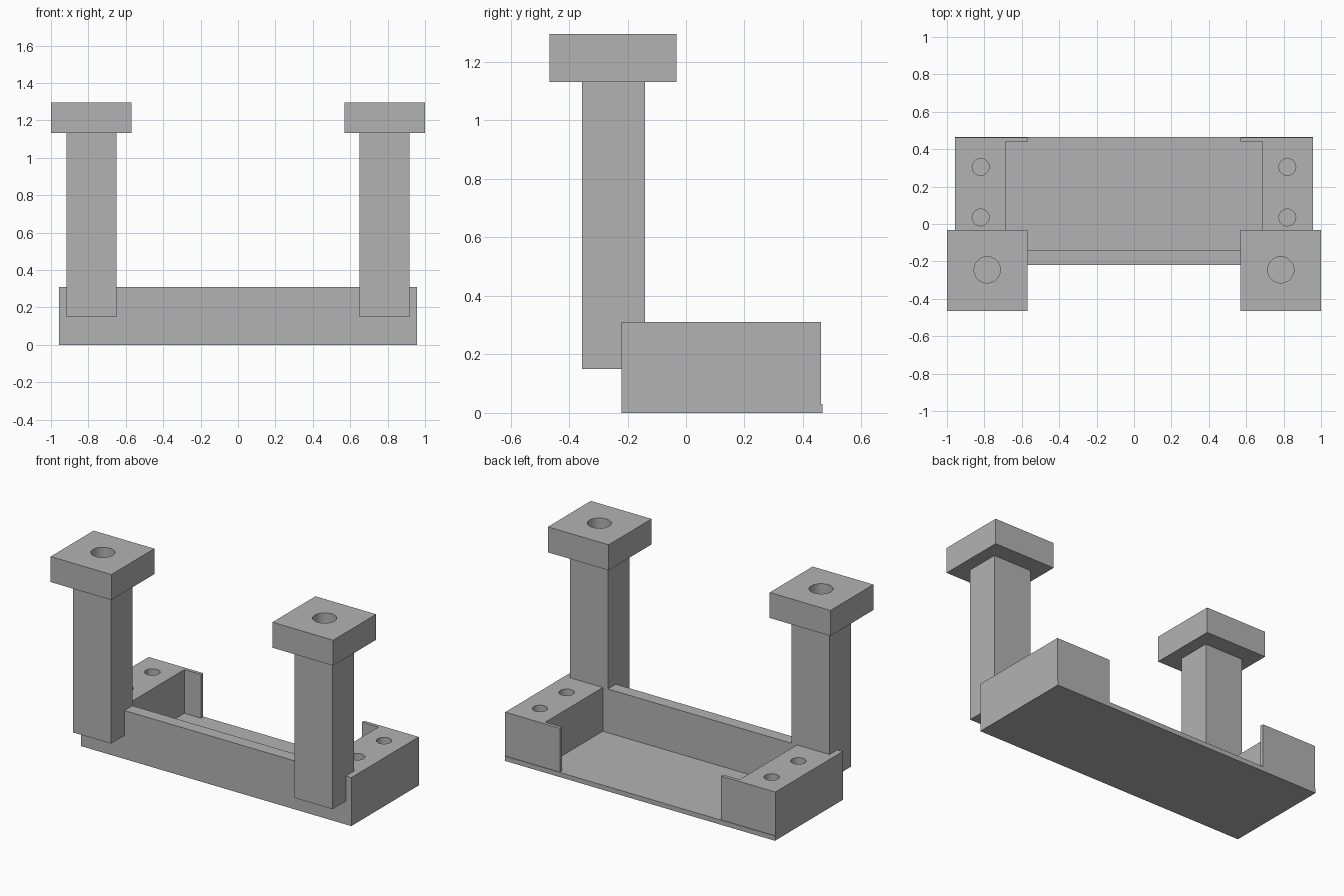
import bpy
import math

cube = bpy.data.objects.get("Cube")
if cube:
    bpy.data.objects.remove(cube, do_unlink=True)

# Single plain material
GREY = (0.45, 0.45, 0.45, 1.0)
grey = bpy.data.materials.new("plain grey")
grey.use_nodes = True
grey.diffuse_color = GREY
grey.node_tree.nodes["Principled BSDF"].inputs["Base Color"].default_value = GREY


def box(name, x, y, z):
    """Box from (min, max) ranges along each axis."""
    spans = (x, y, z)
    bpy.ops.mesh.primitive_cube_add(size=1, location=[(a + b) / 2 for a, b in spans])
    ob = bpy.context.object
    ob.name = name
    ob.scale = [abs(b - a) for a, b in spans]
    bpy.ops.object.transform_apply(location=False, rotation=False, scale=True)
    ob.data.materials.append(grey)
    return ob


def drill(ob, x, y, radius, bottom, top):
    """Cut a round hole down from the top of a part."""
    height = top - bottom + 0.1
    bpy.ops.mesh.primitive_cylinder_add(vertices=48, radius=radius, depth=height,
                                        location=(x, y, bottom + height / 2))
    cutter = bpy.context.object
    cutter.hide_render = True
    cutter.data.materials.append(grey)
    bpy.ops.object.select_all(action='DESELECT')
    ob.select_set(True)
    bpy.context.view_layer.objects.active = ob
    mod = ob.modifiers.new("hole", 'BOOLEAN')
    mod.operation = 'DIFFERENCE'
    mod.solver = 'EXACT'
    mod.object = cutter
    bpy.ops.object.modifier_apply(modifier=mod.name)
    bpy.data.objects.remove(cutter, do_unlink=True)
    bpy.ops.object.shade_smooth_by_angle(angle=math.radians(30))


FLOOR, RIM = 0.03, 0.31          # floor and wall top heights
FRONT, INNER, BACK = -0.22, -0.14, 0.462
CAP_LOW, CAP_TOP = 1.132, 1.295

# Tray
box("floor", (-0.956, 0.956), (FRONT, 0.466), (0, FLOOR))
box("front_wall", (-0.956, 0.956), (FRONT, INNER), (FLOOR, RIM))

for side, s in (("left", 1), ("right", -1)):
    # Drilled side block and its rear retaining lip
    block = box(side + "_side_block", (s * 0.687, s * 0.956), (INNER, BACK), (FLOOR, RIM))
    for y in (0.035, 0.305):
        drill(block, s * 0.82, y, 0.045, FLOOR + 0.01, RIM)
    box(side + "_rear_lip", (s * 0.57, s * 0.687), (0.44, BACK), (FLOOR, RIM))

    # Upright post with a drilled square cap
    box(side + "_post", (s * 0.65, s * 0.918), (-0.356, INNER), (0.15, CAP_LOW))
    cap = box(side + "_cap", (s * 0.57, s), (-0.466, -0.032), (CAP_LOW, CAP_TOP))
    drill(cap, s * 0.785, -0.245, 0.07, CAP_LOW - 0.05, CAP_TOP)
